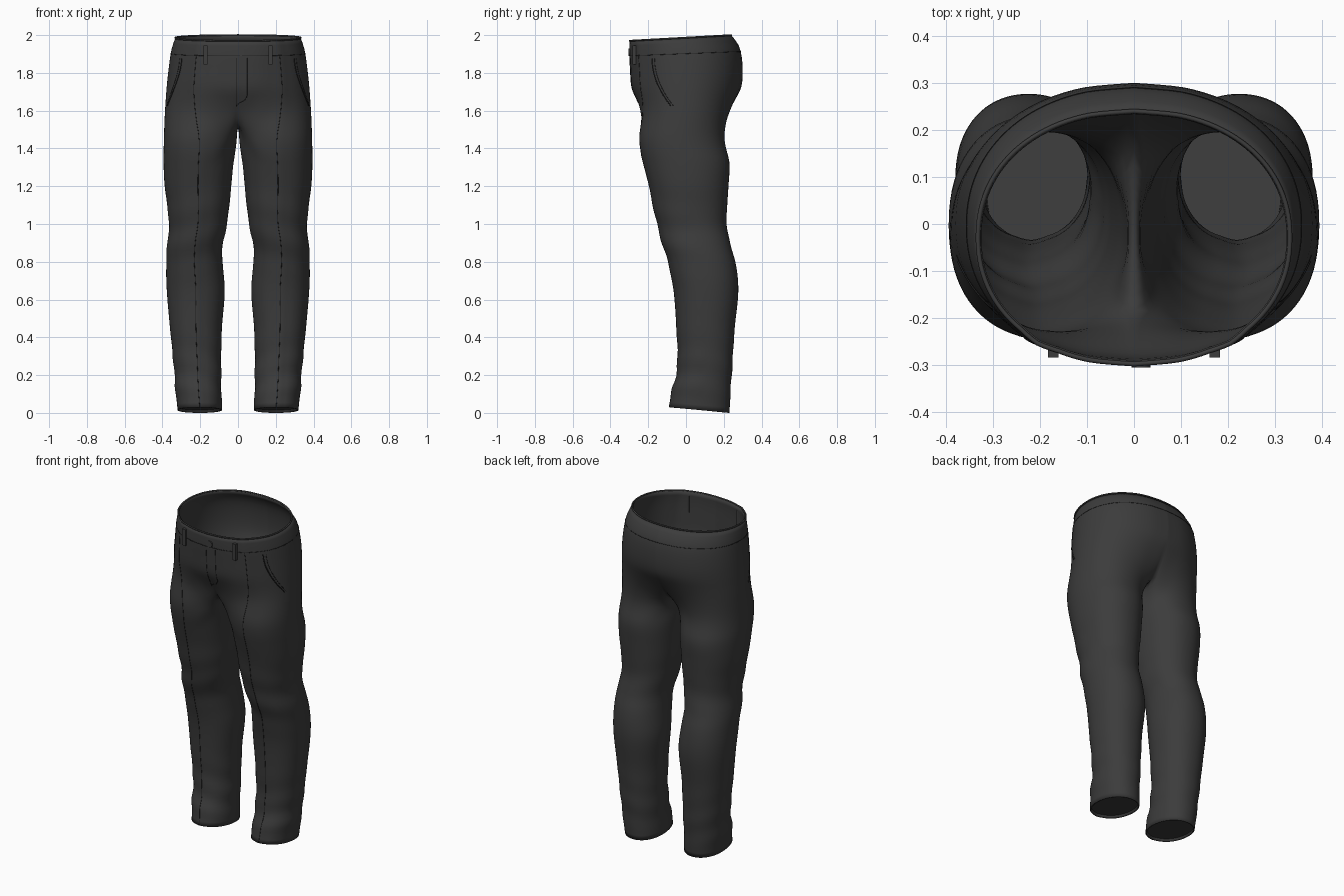
import bpy, bmesh, math
from mathutils import Vector
from mathutils.bvhtree import BVHTree

if "Cube" in bpy.data.objects:
    bpy.data.objects.remove(bpy.data.objects["Cube"], do_unlink=True)


def material(name, value):
    mat = bpy.data.materials.new(name)
    mat.use_nodes = True
    colour = (value, value, value, 1)
    mat.diffuse_color = colour
    bsdf = mat.node_tree.nodes["Principled BSDF"]
    bsdf.inputs["Base Color"].default_value = colour
    bsdf.inputs["Roughness"].default_value = 0.9
    return mat


cloth = material("charcoal cloth", 0.045)
thread = material("dark seam", 0.014)

# Height, inner x, outer x, front y, back y
SECTIONS = [
    (0.0, .085, .32, -.085, .23), (0.1, .088, .33, -.07, .235), (0.25, .09, .34, -.04, .245),
    (0.45, .085, .36, -.045, .258), (0.65, .07, .377, -.06, .277), (0.8, .082, .38, -.09, .262),
    (0.9, .08, .373, -.12, .232), (1.02, .055, .366, -.153, .215), (1.2, .036, .388, -.19, .225),
    (1.32, .025, .394, -.22, .23), (1.45, .008, .393, -.25, .208), (1.6, 0, .387, -.257, .25),
    (1.72, 0, .378, -.288, .292), (1.82, 0, .367, -.296, .3), (1.91, 0, .352, -.3, .283),
    (1.97, 0, .332, -.298, .24)]
OUTER, INNER = 60, 12
CREASE = OUTER // 5
CROTCH = 1.545


def smooth(a, b, v):
    t = min(1, max(0, (v - a) / (b - a)))
    return t * t * (3 - 2 * t)


def section(z):
    """Smooth interpolation of the section table."""
    last = len(SECTIONS) - 1
    i = max(k for k in range(last) if SECTIONS[k][0] <= z + 1e-6)
    p = [SECTIONS[min(last, max(0, i + k))] for k in (-1, 0, 1, 2)]
    h = p[2][0] - p[1][0]
    t = (z - p[1][0]) / h
    out = []
    for c in range(1, 5):
        m = [(p[k + 1][c] - p[k - 1][c]) / (p[k + 1][0] - p[k - 1][0]) * h for k in (1, 2)]
        out.append(p[1][c] * (1 + 2 * t) * (1 - t) ** 2 + m[0] * t * (1 - t) ** 2
                   + p[2][c] * t * t * (3 - 2 * t) + m[1] * t * t * (t - 1))
    return out


def rounded(angle, power):
    c, s = math.cos(angle), math.sin(angle)
    return (math.copysign(abs(c) ** (2 / power), c), math.copysign(abs(s) ** (2 / power), s))


def fold(x, y, z):
    """Soft cloth folds, returned as an outward push."""
    r = math.hypot(x, z - 1.5)
    a = math.atan2(z - 1.5, x + 1e-4)
    push = 0.006 * math.cos(9 * a) * math.exp(-(r / 0.16) ** 2) * smooth(0, 0.06, r)
    push += 0.004 * math.sin(34 * z + 9 * x) * math.exp(-((z - 0.95) / 0.16) ** 2)
    push += 0.004 * math.sin(40 * z - 12 * x + 6 * y) * math.exp(-((z - 0.2) / 0.16) ** 2)
    return push


def ring(z):
    """Outer arc of points, plus the inner leg points below the crotch."""
    x_in, x_out, front, back = section(z)
    cx, rx = (x_in + x_out) / 2, (x_out - x_in) / 2
    cy, ry = (front + back) / 2, (back - front) / 2
    is_leg = z < CROTCH
    torso = smooth(1.33, 1.74, z)
    points = []
    for i in range(OUTER + INNER if is_leg else OUTER + 1):
        theta = math.radians(-150 + 300 * i / OUTER)
        u, v = rounded(theta, 2.15)
        x, y = cx + rx * u, cy + ry * v
        if i <= OUTER:
            phi = math.radians(-90 + 180 * i / OUTER)
            u, v = rounded(phi, 2.15)
            w = torso if not is_leg else torso * smooth(1.33, CROTCH, z)
            x, y = x + (x_out * u - x) * w, y + (cy + ry * v - y) * w
            if not is_leg:
                x *= smooth(-1, 5, min(i, OUTER - i)) if 0 < i < OUTER else 0
        push = fold(x, y, z) * (1 if y < cy else 0.5)
        push += 0.005 * max(0, 1 - abs(i - CREASE) / 3)
        out = Vector((x - (cx if is_leg else 0), y - cy)).normalized() * push
        if is_leg or 0 < i < OUTER:
            x += out.x
        y += out.y
        tilt = 0.03 * (y + .3) / .54 * smooth(1.75, 1.97, z)
        tilt += 0.03 * (back - y) / (back - front) * (1 - smooth(0, 0.2, z))
        points.append(Vector((max(0, x), y, z + tilt)))
    return points


# Half of the trousers: torso rings, crotch curve and leg rings
bm = bmesh.new()
TORSO = 16
torso_z = [1.97 - (1.97 - CROTCH) * k / TORSO for k in range(TORSO + 1)]
leg_z = [1.5 * (1 - k / 54) for k in range(55)]
rows = [[bm.verts.new(p) for p in ring(z)] for z in torso_z]
hip = rows[-1]
start, end = hip[OUTER].co.copy(), hip[0].co.copy()
saddle = []
for k in range(1, INNER):
    t = k / INNER
    p = start.lerp(end, t)
    p.z -= 0.035 * math.sin(math.pi * t)
    saddle.append(bm.verts.new(p))
leg_rows = [[bm.verts.new(p) for p in ring(z)] for z in leg_z]
for a, b in zip(rows, rows[1:]):
    for i in range(OUTER):
        bm.faces.new((a[i], b[i], b[i + 1], a[i + 1]))
loops = [hip + saddle] + leg_rows
for a, b in zip(loops, loops[1:]):
    n = len(a)
    for i in range(n):
        j = (i + 1) % n
        bm.faces.new((a[i], b[i], b[j], a[j]))
# Relax the join between hips and legs
near = [v for v in bm.verts if 1.38 < v.co.z < 1.68]
for _ in range(5):
    bmesh.ops.smooth_vert(bm, verts=[v for v in near if v.co.x > 0.001], factor=0.4,
                          use_axis_x=True, use_axis_y=True, use_axis_z=True)
    bmesh.ops.smooth_vert(bm, verts=[v for v in near if v.co.x <= 0.001], factor=0.4,
                          use_axis_x=False, use_axis_y=True, use_axis_z=True)
bm.normal_update()
if max(bm.faces, key=lambda f: f.calc_center_median().x).normal.x < 0:
    bmesh.ops.reverse_faces(bm, faces=bm.faces[:])
tree = BVHTree.FromBMesh(bm)
crease_line = [r[CREASE].co.copy() for r in rows[3:] + leg_rows]
band_line = [v.co.copy() for v in rows[3]]
waist_line = [v.co.copy() for v in rows[0]]
hem_line = [v.co.copy() for v in leg_rows[-1]]


def finish(name, bm, mat):
    mesh = bpy.data.meshes.new(name)
    bm.to_mesh(mesh)
    bm.free()
    mesh.materials.append(mat)
    ob = bpy.data.objects.new(name, mesh)
    bpy.context.collection.objects.link(ob)
    bpy.ops.object.select_all(action='DESELECT')
    bpy.context.view_layer.objects.active = ob
    ob.select_set(True)
    bpy.ops.object.shade_smooth_by_angle(angle=math.radians(50))
    mirror = ob.modifiers.new("mirror", 'MIRROR')
    mirror.use_clip = True
    return ob


trousers = finish("trousers", bm, cloth)
shell = trousers.modifiers.new("cloth thickness", 'SOLIDIFY')
shell.thickness = 0.008

# Closed ends just inside the hems
bm = bmesh.new()
middle = sum(hem_line, Vector()) / len(hem_line)
bm.faces.new([bm.verts.new(middle.lerp(p, 0.98) + Vector((0, 0, 0.015))) for p in hem_line])
bmesh.ops.recalc_face_normals(bm, faces=bm.faces[:])
finish("hem_lining", bm, cloth)


def piping(name, points, radius, mat, sides=(1, -1)):
    curve = bpy.data.curves.new(name, 'CURVE')
    curve.dimensions = '3D'
    curve.bevel_depth = radius
    curve.bevel_resolution = 1
    curve.use_fill_caps = True
    curve.materials.append(mat)
    for side in sides:
        spline = curve.splines.new('POLY')
        spline.points.add(len(points) - 1)
        for target, p in zip(spline.points, points):
            target.co = (p.x * side, p.y, p.z, 1)
    bpy.context.collection.objects.link(bpy.data.objects.new(name, curve))


def on_front(x, z):
    hit = tree.ray_cast(Vector((max(abs(x), 0.001), -1, z)), Vector((0, 1, 0)))[0]
    return Vector((x, hit.y, z))


def on_side(y, z):
    return tree.ray_cast(Vector((1, y, z)), Vector((-1, 0, 0)))[0]


# Seams
piping("front_crease", crease_line, 0.0015, thread)
piping("waistband_seam", band_line, 0.0015, thread)
piping("waist_edge", waist_line, 0.005, cloth)
for shift in (0, 0.014):
    pocket = []
    for k in range(17):
        t = k / 16
        pocket.append(on_side(-0.18 + shift + 0.1 * t ** 2, 1.875 - 0.25 * t))
    piping("pocket_seam", pocket, 0.003 if shift == 0 else 0.0015, thread)
fly = [on_front(0.05, 1.88 - 0.02 * k) for k in range(11)]
fly += [on_front(0.05 - 0.06 * math.sin(a / 6 * math.pi / 2), 1.66 - 0.04 * a / 6) for a in range(1, 7)]
piping("fly_stitching", fly, 0.0015, thread, (1,))
piping("fly_edge", [on_front(-0.01, 1.88 - 0.02 * k) for k in range(14)], 0.0015, thread, (1,))

# Belt loops and waist button
bm = bmesh.new()
for low, high, depth in ((1.845, 1.945, 0.012),):
    a, b = on_front(0.172, low), on_front(0.172, high)
    bmesh.ops.create_cube(bm, size=1)
    for v in bm.verts:
        base = b if v.co.z > 0 else a
        v.co = base + Vector((v.co.x * 0.022, v.co.y * 2 * depth - 0.004, 0))
finish("belt_loops", bm, cloth)

centre = on_front(0.015, 1.91)
bpy.ops.mesh.primitive_cylinder_add(vertices=24, radius=0.02, depth=0.012,
                                    location=centre, rotation=(math.pi / 2, 0, 0))
button = bpy.context.object
button.name = "waist_button"
button.data.materials.append(cloth)
bpy.ops.object.shade_smooth_by_angle()
